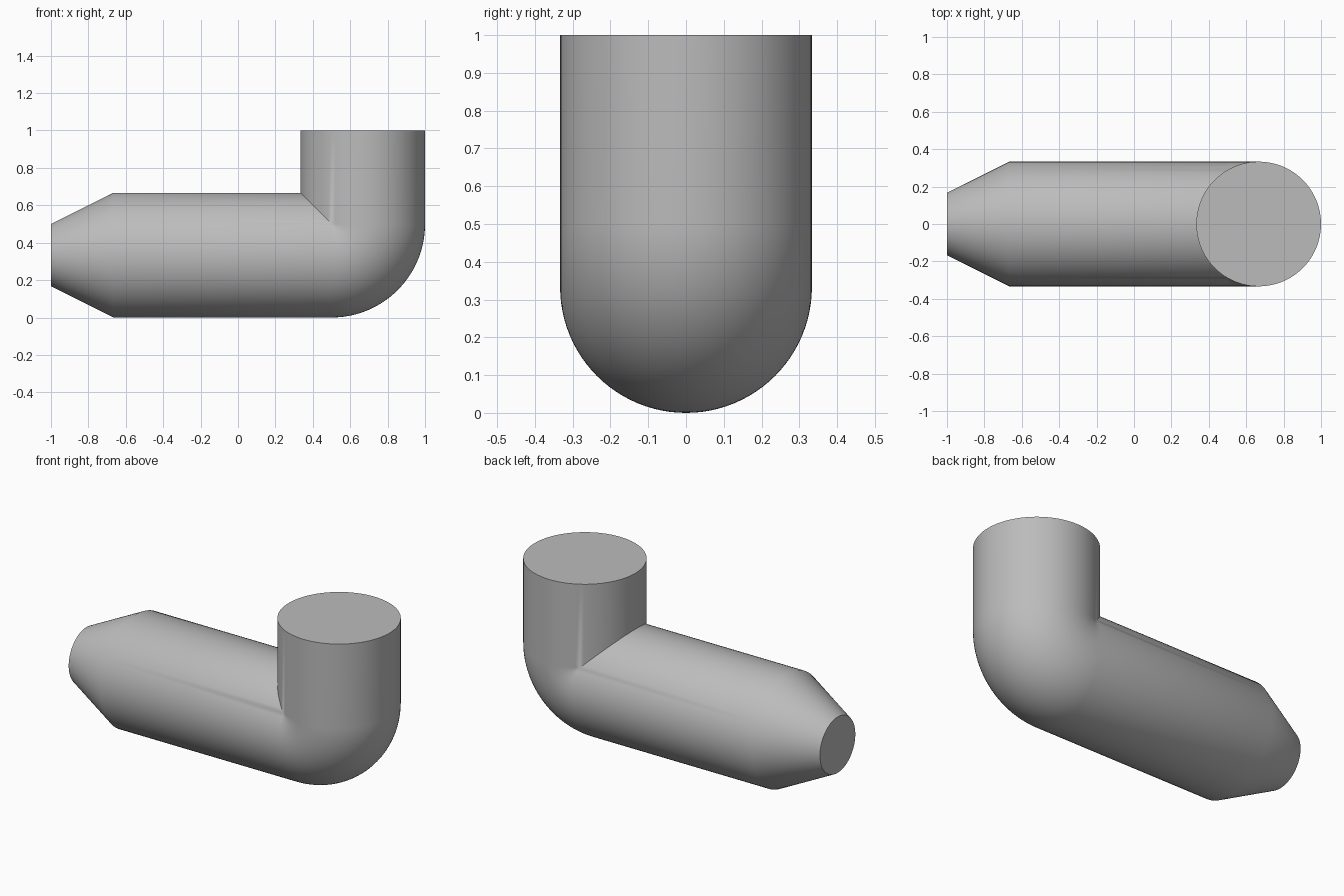
import bpy, bmesh, math
from mathutils import Vector

if "Cube" in bpy.data.objects:
    bpy.data.objects.remove(bpy.data.objects["Cube"], do_unlink=True)

R = 1 / 3          # tube radius
BEND = 1 / 6       # bend radius of the centre line
C = 0.5            # bend centre in x and z
SIDES = 96
STEPS = 32

grey = bpy.data.materials.new("plain grey")
grey.use_nodes = True
colour = (0.5, 0.5, 0.5, 1)
grey.diffuse_color = colour
grey.node_tree.nodes["Principled BSDF"].inputs["Base Color"].default_value = colour

bm = bmesh.new()


def section(radius, place):
    """One ring; place maps (distance outward from bend centre, y) to a point."""
    ring = []
    for i in range(SIDES):
        a = math.tau * i / SIDES
        ring.append(bm.verts.new(place(BEND + radius * math.cos(a), radius * math.sin(a))))
    return ring


def bend_point(angle):
    # Inside the bend the two straight tubes meet on a mitre
    def place(out, y):
        if out < 0:
            return Vector((C + out, y, C - out))
        return Vector((C + out * math.sin(angle), y, C - out * math.cos(angle)))
    return place


# Nozzle tip and long tube
rings = [section(R / 2, lambda out, y: Vector((-1, y, C - out))),
         section(R, lambda out, y: Vector((-2 / 3, y, C - out)))]
# Elbow
rings += [section(R, bend_point(math.pi / 2 * k / STEPS)) for k in range(STEPS + 1)]
# Upright end
rings.append(section(R, lambda out, y: Vector((C + out, y, 1))))

for a, b in zip(rings, rings[1:]):
    for i in range(SIDES):
        j = (i + 1) % SIDES
        bm.faces.new((a[i], a[j], b[j], b[i]))
bm.faces.new(rings[0])
bm.faces.new(rings[-1])

bmesh.ops.remove_doubles(bm, verts=bm.verts, dist=1e-5)
bmesh.ops.recalc_face_normals(bm, faces=bm.faces)
mesh = bpy.data.meshes.new("elbow_pipe")
bm.to_mesh(mesh)
bm.free()
mesh.materials.append(grey)

pipe = bpy.data.objects.new("elbow_pipe", mesh)
bpy.context.collection.objects.link(pipe)
bpy.ops.object.select_all(action="DESELECT")
pipe.select_set(True)
bpy.context.view_layer.objects.active = pipe
bpy.ops.object.shade_smooth_by_angle(angle=math.radians(30))
